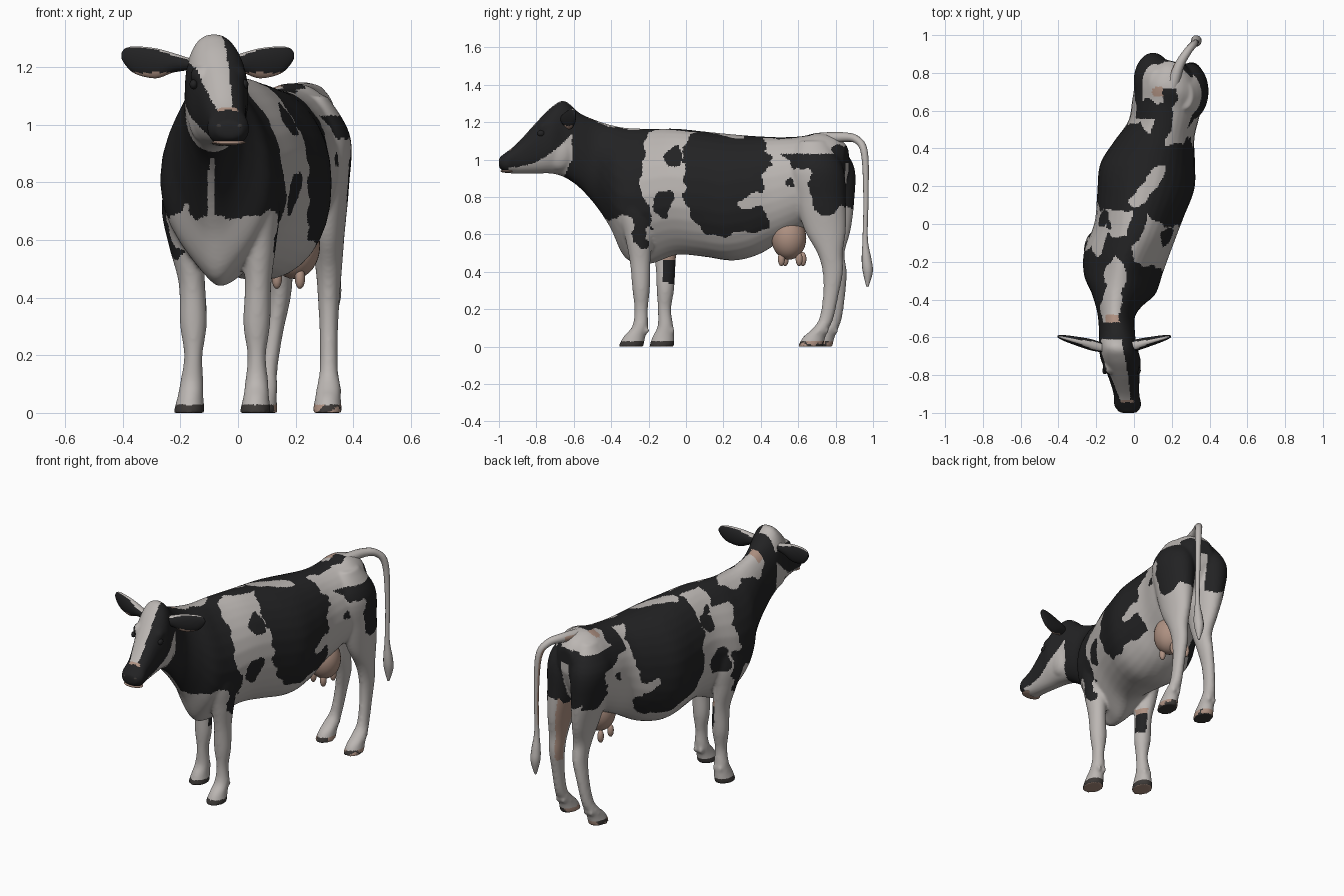
import bpy, bmesh, math
from mathutils import Vector, noise

cube = bpy.data.objects.get("Cube")
if cube:
    bpy.data.objects.remove(cube, do_unlink=True)


def material(name, color):
    m = bpy.data.materials.new(name)
    m.use_nodes = True
    m.diffuse_color = (*color, 1)
    bsdf = m.node_tree.nodes["Principled BSDF"]
    bsdf.inputs["Base Color"].default_value = (*color, 1)
    bsdf.inputs["Roughness"].default_value = 0.8
    return m


MATERIALS = [material("black hide", (.016, .016, .017)),
             material("white hide", (.5, .47, .45)),
             material("pink skin", (.42, .28, .22)),
             material("dark hoof", (.045, .04, .037))]
BLACK, WHITE, PINK, HOOF = range(4)


def spline_rows(rows, steps=5):
    """Catmull-Rom interpolation of table rows."""
    out = []
    for i in range(len(rows) - 1):
        p0, p1 = rows[max(i - 1, 0)], rows[i]
        p2, p3 = rows[i + 1], rows[min(i + 2, len(rows) - 1)]
        for s in range(steps):
            t = s / steps
            out.append([b + .5 * t * (c - a + t * (2*a - 5*b + 4*c - d + t * (3*(b - c) + d - a)))
                        for a, b, c, d in zip(p0, p1, p2, p3)])
    out.append(list(rows[-1]))
    return out


def finish(obj, rule):
    """Give every face the material chosen by rule(centre, normal)."""
    obj.data.materials.clear()
    for m in MATERIALS:
        obj.data.materials.append(m)
    for p in obj.data.polygons:
        p.material_index = rule(p.center, p.normal)
        p.use_smooth = True


def add_object(name, bm):
    mesh = bpy.data.meshes.new(name)
    bm.to_mesh(mesh)
    bm.free()
    obj = bpy.data.objects.new(name, mesh)
    bpy.context.collection.objects.link(obj)
    return obj


def loft(name, rings):
    bm = bmesh.new()
    loops = [[bm.verts.new(co) for co in ring] for ring in rings]
    n = len(loops[0])
    for a, b in zip(loops, loops[1:]):
        for i in range(n):
            j = (i + 1) % n
            bm.faces.new((a[i], a[j], b[j], b[i]))
    bm.faces.new(loops[0])
    bm.faces.new(loops[-1])
    bmesh.ops.recalc_face_normals(bm, faces=bm.faces)
    return add_object(name, bm)


def ball(name, center, radii, segments=24):
    bm = bmesh.new()
    bmesh.ops.create_uvsphere(bm, u_segments=segments, v_segments=segments // 2, radius=1)
    for v in bm.verts:
        v.co = Vector(c + r * k for c, r, k in zip(center, radii, v.co))
    return add_object(name, bm)


ANGLES = [math.tau * i / 32 for i in range(32)]


def rounded(v):
    return math.copysign(abs(v) ** .87, v)


# Trunk, neck and head: y, centre x, bottom, top, half width
TRUNK = spline_rows([
    (-1, -.03, .955, 1.01, .045), (-.96, -.033, .93, 1.04, .072),
    (-.9, -.04, .925, 1.09, .068), (-.8, -.055, .925, 1.2, .085),
    (-.72, -.07, .925, 1.28, .105), (-.65, -.085, .905, 1.315, .1),
    (-.57, -.09, .85, 1.25, .095), (-.48, -.095, .75, 1.21, .1),
    (-.4, -.09, .63, 1.185, .135), (-.32, -.075, .47, 1.17, .19),
    (-.2, -.055, .44, 1.165, .21), (-.05, 0, .49, 1.165, .21),
    (.1, .035, .48, 1.15, .23), (.25, .07, .46, 1.135, .25),
    (.38, .108, .49, 1.125, .215), (.5, .145, .56, 1.12, .175),
    (.62, .17, .62, 1.125, .178), (.72, .19, .68, 1.145, .175),
    (.81, .205, .8, 1.12, .12), (.86, .21, .92, 1.07, .06)])


def skew(y):
    return .26 * min(1, max(0, (y + .55) / .15))


def trunk_ring(y, cx, low, high, half):
    front = max(0, 1 - abs(y + .25) / .4)
    barrel = skew(y) / .26
    ring = []
    for a in ANGLES:
        c, s = rounded(math.cos(a)), rounded(math.sin(a))
        pinch = .15 * barrel + .32 * front if s > 0 else .08 * barrel + .62 * front
        dx = half * c * (1 - pinch * s * s)
        ring.append((cx + dx, y - skew(y) * dx, (low + high) / 2 + s * (high - low) / 2))
    return ring


def center_x(y):
    for a, b in zip(TRUNK, TRUNK[1:]):
        if y <= b[0]:
            return a[1] + (b[1] - a[1]) * max(0, (y - a[0]) / (b[0] - a[0]))
    return TRUNK[-1][1]


body = loft("body", [trunk_ring(*row) for row in TRUNK])
parts = [body]

# Legs: shared profile of z, half width, half depth, placed along x and y lists
FRONT = [(.9, .07, .12), (.72, .075, .11), (.58, .06, .075), (.45, .046, .055), (.31, .047, .047),
         (.2, .032, .036), (.11, .04, .042), (.055, .045, .058), (0, .055, .068)]
HIND = [(1.1, .04, .07), (.96, .1, .145), (.78, .085, .135), (.62, .06, .11), (.5, .046, .068),
        (.4, .038, .055), (.28, .032, .042), (.15, .032, .038), (.09, .042, .045),
        (.05, .045, .06), (0, .052, .068)]


def leg(name, profile, xs, ys):
    rows = spline_rows([(x, y, *p) for x, y, p in zip(xs, ys, profile)])
    parts.append(loft(name, [[(x + rx * math.cos(a), y + ry * math.sin(a), z) for a in ANGLES]
                             for x, y, z, rx, ry in rows]))
    # dewclaws behind the fetlock
    for side in (-1, 1):
        parts.append(ball("dewclaw", (xs[-3] + side * .018, ys[-3] + .035, .085), (.013, .015, .018)))


leg("front_left_leg", FRONT, (.05, .07, .072, .07, .065, .065, .065, .063, .06),
    (-.24, -.245, -.25, -.245, -.24, -.24, -.245, -.275, -.295))
leg("front_right_leg", FRONT, (-.165, -.19, -.18, -.16, -.155, -.155, -.16, -.165, -.17),
    (-.15, -.14, -.12, -.11, -.11, -.115, -.11, -.12, -.13))
leg("hind_left_leg", HIND, (.27, .29, .3, .31, .315, .315, .315, .315, .315, .312, .31),
    (.68, .695, .72, .745, .77, .785, .775, .75, .715, .685, .665))
leg("hind_right_leg", HIND, (.12, .1, .11, .13, .145, .145, .125, .105, .095, .09, .085),
    (.74, .755, .765, .77, .78, .805, .81, .795, .765, .735, .715))

# Brow ridges and cheeks add form to the head
for side in (-1, 1):
    parts.append(ball("brow", (-.068 + side * .068, -.755, 1.17), (.03, .04, .035)))
    parts.append(ball("cheek", (-.075 + side * .05, -.68, 1.04), (.05, .08, .1)))

# Fuse all skin parts into one smooth surface
bpy.ops.object.select_all(action='DESELECT')
for p in parts:
    p.select_set(True)
bpy.context.view_layer.objects.active = body
bpy.ops.object.join()
remesh = body.modifiers.new("fuse", 'REMESH')
remesh.mode = 'VOXEL'
remesh.voxel_size = .0085
soften = body.modifiers.new("soften", 'SMOOTH')
soften.iterations = 9
for name in ("fuse", "soften"):
    bpy.ops.object.modifier_apply(modifier=name)

# Coat patches on the flanks: position and size along the body and up
ELBOW = (-.25, .68, .045, .14)
DARK_PATCHES = [(.2, .87, .21, .28), (.2, 1.03, .23, .2), (.36, .66, .06, .06),
                (-.08, 1.02, .045, .06), (-.135, .76, .06, .075), ELBOW,
                (.68, 1.03, .15, .08), (.82, .92, .09, .17), (.72, .82, .075, .11),
                (.76, .97, .1, .1), (.55, .88, .028, .025), (.52, 1.06, .04, .04)]


def inside(u, v, patch, power=2.5):
    a, b, ra, rb = patch
    return abs((u - a) / ra) ** power + abs((v - b) / rb) ** power < 1


def head_color(c, n, d):
    if c.y < -.945:
        return BLACK
    if c.z < .96 + 1.75 * (c.y + .93) ** 2:
        return WHITE if c.y < -.61 - .45 * max(0, 1 - c.z) else BLACK
    if c.y < -.932:
        return PINK if n.z > .5 and abs(d) < .035 else BLACK
    rise = max(0, c.z - 1.05)
    if n.z > .15 and abs(d + .01 + .15 * rise) < .028 + .18 * rise:
        return WHITE
    return BLACK


def hoof_color(c, n):
    if c.y < .3:
        return PINK if n.z < -.8 else HOOF
    return PINK if noise.noise(c * 25) > -.12 and n.z > -.8 else HOOF


def lower_color(c, n, inner_leg):
    if c.x < -.05 and c.y > -.125 and n.x > .25 and c.z > .34:
        return PINK if c.z > .46 else BLACK
    return PINK if inner_leg else WHITE


def coat(c, n):
    wobble = noise.noise(c * 13) * .035 + noise.noise(c * 35) * .012
    d = c.x - center_x(c.y)
    if c.z < .028:
        return hoof_color(c, n)
    if c.y < -.61:
        return head_color(c, n, d)
    u = c.y + skew(c.y) * d - .06 + wobble
    z = c.z + noise.noise(c * 11 + Vector((5, 2, 7))) * .04
    inner_leg = c.y > .6 and .35 < c.z < .78 and d > 0 and n.x < -.6 and n.y > -.1
    if c.z < .5:
        return lower_color(c, n, inner_leg)
    # neck and shoulders
    if u < -.25:
        if c.z > 1.06 and -.075 < d + wobble < .025 and -.52 < c.y < -.17:
            return PINK if c.y < -.48 and n.z > .5 else WHITE
        if n.y < -.3 and abs(d) < .011 and c.z < .95:
            return WHITE
        return BLACK if z + wobble > .69 or inside(u, z, ELBOW) else WHITE
    if d < 0 and c.z > 1.07 and u < -.14:
        return BLACK
    # spine
    if n.z > .7 and inside(d - .4 * (c.y - .2), c.y, (.02, .2, .045 + wobble, .11)):
        return WHITE
    if abs(d + wobble) < .04 and c.z > 1.05 and c.y < .72:
        return BLACK
    # rump top, with the white reaching further forward on the left
    if c.z > 1.03 and n.z > .5 and c.y > .42 + wobble and d > .02:
        return WHITE
    if c.z > 1.05 and n.z > .5 and .66 + wobble < c.y < .86 and d > -.15 + wobble:
        return PINK if inside(c.x, c.y, (.13, .7, .035, .025)) else WHITE
    if d < 0 and c.z > 1.0 and c.y > .56:
        return BLACK
    # cleft below the tail
    if abs(d) < .03 and c.y > .74 and c.z < .98:
        return WHITE
    if inside(u, z, (.4, .77, .11, .035)):
        return WHITE
    if any(inside(u, z, patch) for patch in DARK_PATCHES):
        return BLACK
    return PINK if inner_leg else WHITE


finish(body, coat)

# Ears: reach, height, half height, half thickness
EAR = spline_rows([(.06, 1.21, .02, .025), (.12, 1.215, .034, .03), (.18, 1.213, .052, .026),
                   (.25, 1.224, .048, .018), (.285, 1.236, .03, .011), (.3, 1.24, .008, .005)])


def ear_color(c, n):
    if n.z > .7:
        return WHITE
    return PINK if n.y < .2 and c.z < 1.181 else BLACK


for side, label in ((1, "left_ear"), (-1, "right_ear")):
    rings = [[(-.105 + side * r, -.645 + .25 * (r - .1) + depth * math.cos(a), z + tall * math.sin(a))
              for a in ANGLES] for r, z, tall, depth in EAR]
    finish(loft(label, rings), ear_color)
    finish(ball(label.replace("ear", "eye"), (-.066 + side * .088, -.775, 1.14), (.014, .02, .017)),
           lambda c, n: BLACK)
    finish(ball(label.replace("ear", "nostril"), (-.03 + side * .033, -.987, .995), (.014, .012, .01)),
           lambda c, n: HOOF)
finish(ball("lower_lip", (-.032, -.955, .938), (.06, .037, .009)), lambda c, n: PINK)

# Udder and teats
finish(ball("udder", (.195, .55, .58), (.09, .093, .115), 32), lambda c, n: PINK)
for side in (-1, 1):
    for y in (.52, .615):
        finish(ball("teat", (.175 + side * .04, y - side * .01, .468), (.018, .019, .038), 16),
               lambda c, n: PINK)

# Tail with a thick tuft: x, y, z, radius
TAIL = spline_rows([(.2, .72, 1.11, .035), (.24, .84, 1.12, .026), (.285, .915, 1.105, .021),
                    (.32, .955, 1.03, .019), (.33, .962, .8, .014), (.33, .958, .58, .014),
                    (.33, .965, .47, .026), (.33, .972, .4, .027), (.33, .97, .32, .006)])
curve = bpy.data.curves.new("tail", 'CURVE')
curve.dimensions = '3D'
curve.bevel_depth = 1
curve.bevel_resolution = 4
curve.use_fill_caps = True
strand = curve.splines.new('POLY')
strand.points.add(len(TAIL) - 1)
for point, (x, y, z, r) in zip(strand.points, TAIL):
    point.co = (x, y, z, 1)
    point.radius = r
tail = bpy.data.objects.new("tail", curve)
bpy.context.collection.objects.link(tail)
bpy.ops.object.select_all(action='DESELECT')
tail.select_set(True)
bpy.context.view_layer.objects.active = tail
bpy.ops.object.convert(target='MESH')
finish(bpy.context.object, lambda c, n: PINK if n.x < -.85 and c.z > .6 else WHITE)
